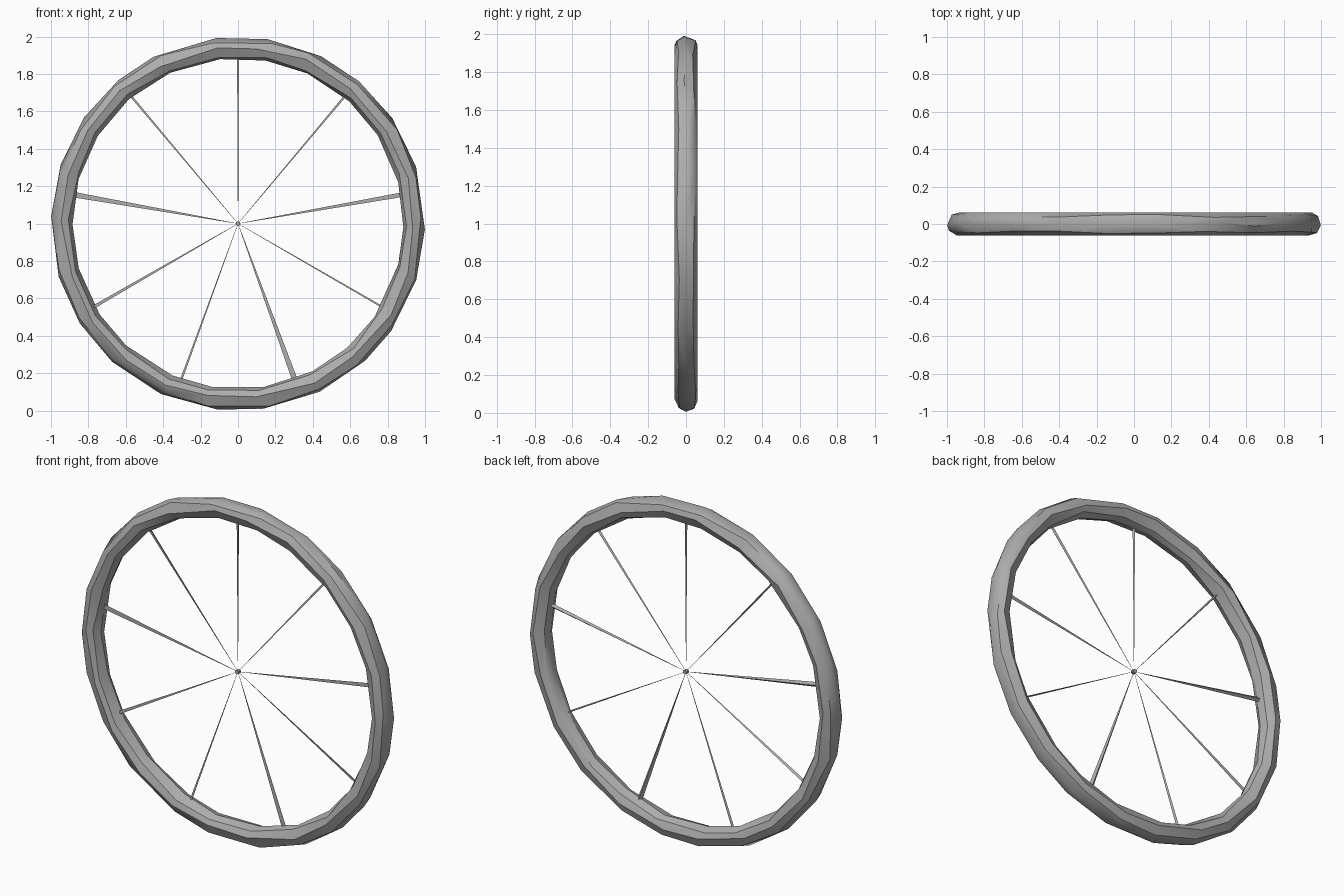
import bpy
import bmesh
import math
import random
from mathutils import Matrix, Vector

random.seed(4)
if "Cube" in bpy.data.objects:
    bpy.data.objects.remove(bpy.data.objects["Cube"], do_unlink=True)

CENTER = Vector((0, 0, 1))

metal = bpy.data.materials.new("grey metal")
metal.use_nodes = True
GREY = (0.42, 0.42, 0.42, 1)
metal.diffuse_color = GREY
metal.node_tree.nodes["Principled BSDF"].inputs["Base Color"].default_value = GREY


def finish(bm, name, smooth_angle=None):
    bmesh.ops.recalc_face_normals(bm, faces=bm.faces)
    mesh = bpy.data.meshes.new(name)
    bm.to_mesh(mesh)
    bm.free()
    mesh.materials.append(metal)
    obj = bpy.data.objects.new(name, mesh)
    bpy.context.collection.objects.link(obj)
    if smooth_angle:
        bpy.ops.object.select_all(action='DESELECT')
        obj.select_set(True)
        bpy.context.view_layer.objects.active = obj
        bpy.ops.object.shade_smooth_by_angle(angle=smooth_angle)
    return obj


# Rim: faceted ring with a slightly uneven, twisting section
SEGMENTS, SIDES = 22, 8
MAJOR, RADIAL, DEPTH = 0.942, 0.058, 0.062
bm = bmesh.new()
rings = []
for i in range(SEGMENTS):
    a = math.tau * i / SEGMENTS
    ring = []
    for j in range(SIDES):
        b = math.tau * j / SIDES + random.uniform(-0.2, 0.2)
        t = a + random.uniform(-0.04, 0.04)
        r = MAJOR + RADIAL * math.cos(b)
        ring.append(bm.verts.new(CENTER + Vector((r * math.cos(t), DEPTH * math.sin(b), r * math.sin(t)))))
    rings.append(ring)
for i in range(SEGMENTS):
    here, there = rings[i], rings[(i + 1) % SEGMENTS]
    for j in range(SIDES):
        k = (j + 1) % SIDES
        bm.faces.new((here[j], here[k], there[k], there[j]))
bmesh.ops.triangulate(bm, faces=bm.faces)
finish(bm, "rim", math.radians(30))

# Spokes: thin three-sided spikes tapering towards the hub
WIDTHS = (0.01, 0.012, 0.03, 0.018, 0.012, 0.03, 0.01, 0.025, 0.012)
INNER, OUTER = 0.005, 0.91
for i, width in enumerate(WIDTHS):
    angle = math.pi / 2 + math.tau * i / len(WIDTHS)
    out = Vector((math.cos(angle), 0, math.sin(angle)))
    side = Vector((-out.z, 0, out.x))
    bm = bmesh.new()
    ends = []
    for dist, half in ((INNER, 0.0008), (OUTER, width / 2)):
        depth = min(half, 0.009) if dist == INNER else 0.009
        if dist == INNER:
            depth = half
        ends.append([bm.verts.new(CENTER + out * dist + side * s * half + Vector((0, d * depth, 0)))
                     for s, d in ((-1, -0.6), (1, -0.6), (0, 1))])
    for j in range(3):
        k = (j + 1) % 3
        bm.faces.new((ends[0][j], ends[0][k], ends[1][k], ends[1][j]))
    for end in ends:
        bm.faces.new(end)
    finish(bm, f"spoke_{i + 1}")

# Hub: tiny pin where the spokes meet
bm = bmesh.new()
bmesh.ops.create_cone(bm, cap_ends=True, segments=6, radius1=0.013, radius2=0.013, depth=0.02,
                      matrix=Matrix.Translation(CENTER) @ Matrix.Rotation(math.pi / 2, 4, 'X'))
finish(bm, "hub")
